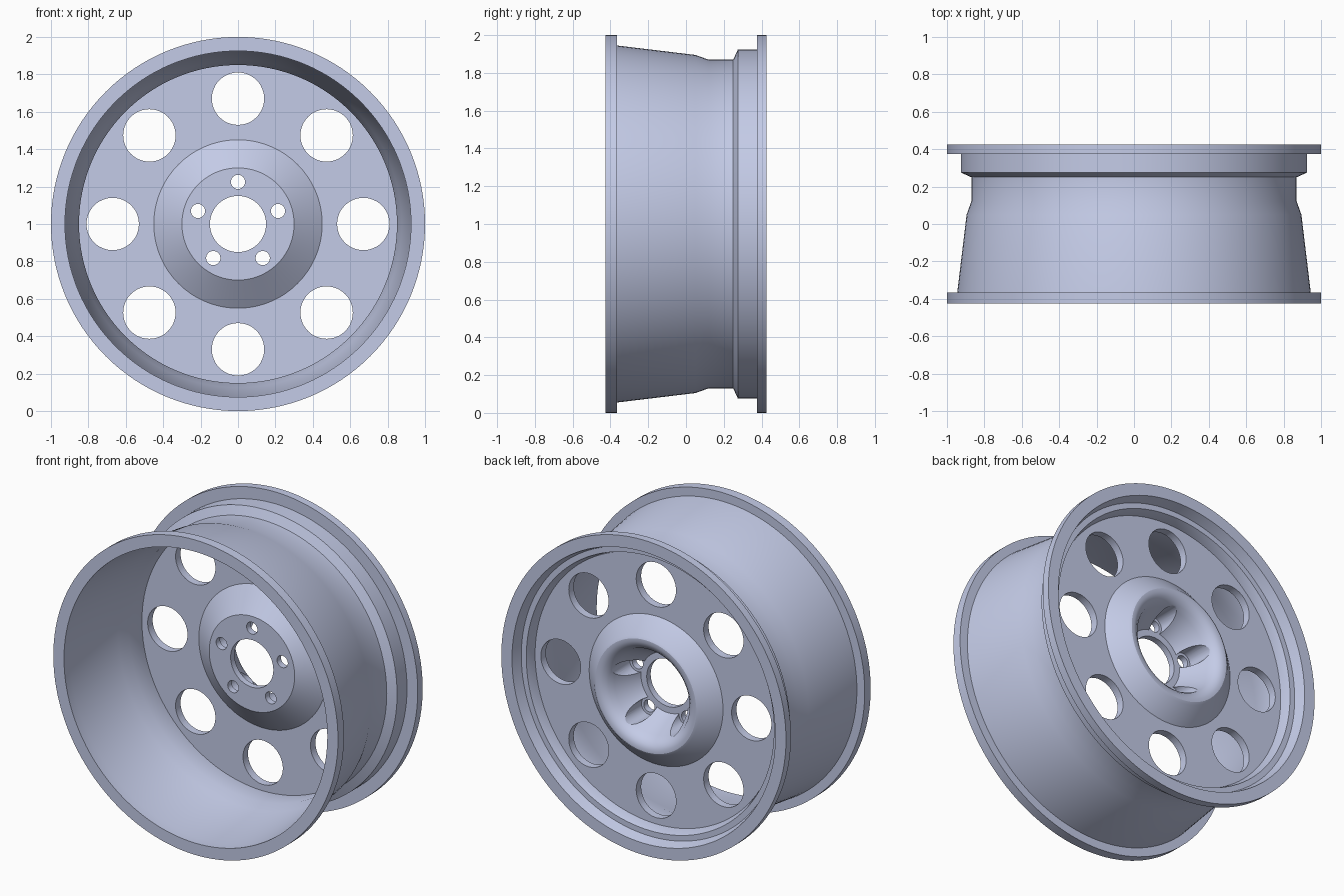
import bpy, bmesh, math
from mathutils import Matrix

old = bpy.data.objects.get("Cube")
if old:
    bpy.data.objects.remove(old, do_unlink=True)

metal = bpy.data.materials.new("blue_grey_metal")
metal.use_nodes = True
colour = (0.59, 0.64, 0.855, 1)
metal.diffuse_color = colour
metal.node_tree.nodes["Principled BSDF"].inputs["Base Color"].default_value = colour


def finish(name, bm):
    bmesh.ops.recalc_face_normals(bm, faces=bm.faces)
    mesh = bpy.data.meshes.new(name)
    bm.to_mesh(mesh)
    bm.free()
    mesh.materials.append(metal)
    ob = bpy.data.objects.new(name, mesh)
    bpy.context.collection.objects.link(ob)
    return ob


def lathe(name, profile, steps=128):
    """Spin a closed (radius, y) profile around the axle."""
    bm = bmesh.new()
    rings = []
    for i in range(steps):
        a = math.tau * i / steps
        rings.append([bm.verts.new((r * math.sin(a), y, 1 + r * math.cos(a)))
                      for r, y in profile])
    n = len(profile)
    for i in range(steps):
        p, q = rings[i], rings[(i + 1) % steps]
        for j in range(n):
            k = (j + 1) % n
            bm.faces.new((p[j], p[k], q[k], q[j]))
    return finish(name, bm)


def hole_ring(name, count, distance, radius, y0, y1, sides=48):
    """Cutter made of evenly spaced cylinders along the axle."""
    bm = bmesh.new()
    for i in range(count):
        a = math.tau * i / count
        place = Matrix.Translation((distance * math.sin(a), (y0 + y1) / 2,
                                    1 + distance * math.cos(a)))
        bmesh.ops.create_cone(bm, cap_ends=True, segments=sides, radius1=radius,
                              radius2=radius, depth=y1 - y0,
                              matrix=place @ Matrix.Rotation(math.pi / 2, 4, "X"))
    ob = finish(name, bm)
    ob.hide_render = True
    ob.hide_set(True)
    return ob


def smooth(ob):
    bpy.ops.object.select_all(action="DESELECT")
    ob.select_set(True)
    bpy.context.view_layer.objects.active = ob
    bpy.ops.object.shade_smooth_by_angle(angle=math.radians(25))


# Barrel with both flanges, drop centre and rear bead seat
rim = lathe("rim_barrel", [
    (1, -0.425), (1, -0.365), (0.945, -0.365), (0.895, 0.05), (0.87, 0.12),
    (0.87, 0.25), (0.925, 0.275), (0.925, 0.375), (1, 0.375), (1, 0.425),
    (0.925, 0.425), (0.905, 0.36), (0.87, 0.36), (0.85, 0.3), (0.85, 0.12),
    (0.875, 0.05), (0.925, -0.365), (0.925, -0.425)])

# Wheel disc with the raised hub bowl
disc = lathe("wheel_disc", [
    (0.86, 0.25), (0.86, 0.3), (0.47, 0.3), (0.37, 0.395), (0.355, 0.403),
    (0.335, 0.403), (0.31, 0.393), (0.285, 0.37), (0.268, 0.335),
    (0.19, 0.18), (0.15, 0.18), (0.15, 0.14), (0.3, 0.14), (0.45, 0.25)])

# Vent holes, bolt holes and bolt pockets
cutters = [hole_ring("vent_cutter", 8, 0.67, 0.14, 0.2, 0.35),
           hole_ring("bolt_cutter", 5, 0.225, 0.038, 0.1, 0.3, 32),
           hole_ring("pocket_cutter", 5, 0.225, 0.055, 0.18, 0.5, 32)]
for cutter in cutters:
    mod = disc.modifiers.new(cutter.name, "BOOLEAN")
    mod.object = cutter
    mod.operation = "DIFFERENCE"
    mod.solver = "EXACT"

# Bake the cuts so that shading follows the final edges
bpy.context.view_layer.update()
cut = bpy.data.meshes.new_from_object(
    disc.evaluated_get(bpy.context.evaluated_depsgraph_get()))
disc.modifiers.clear()
disc.data = cut
for cutter in cutters:
    bpy.data.objects.remove(cutter, do_unlink=True)

smooth(rim)
smooth(disc)
